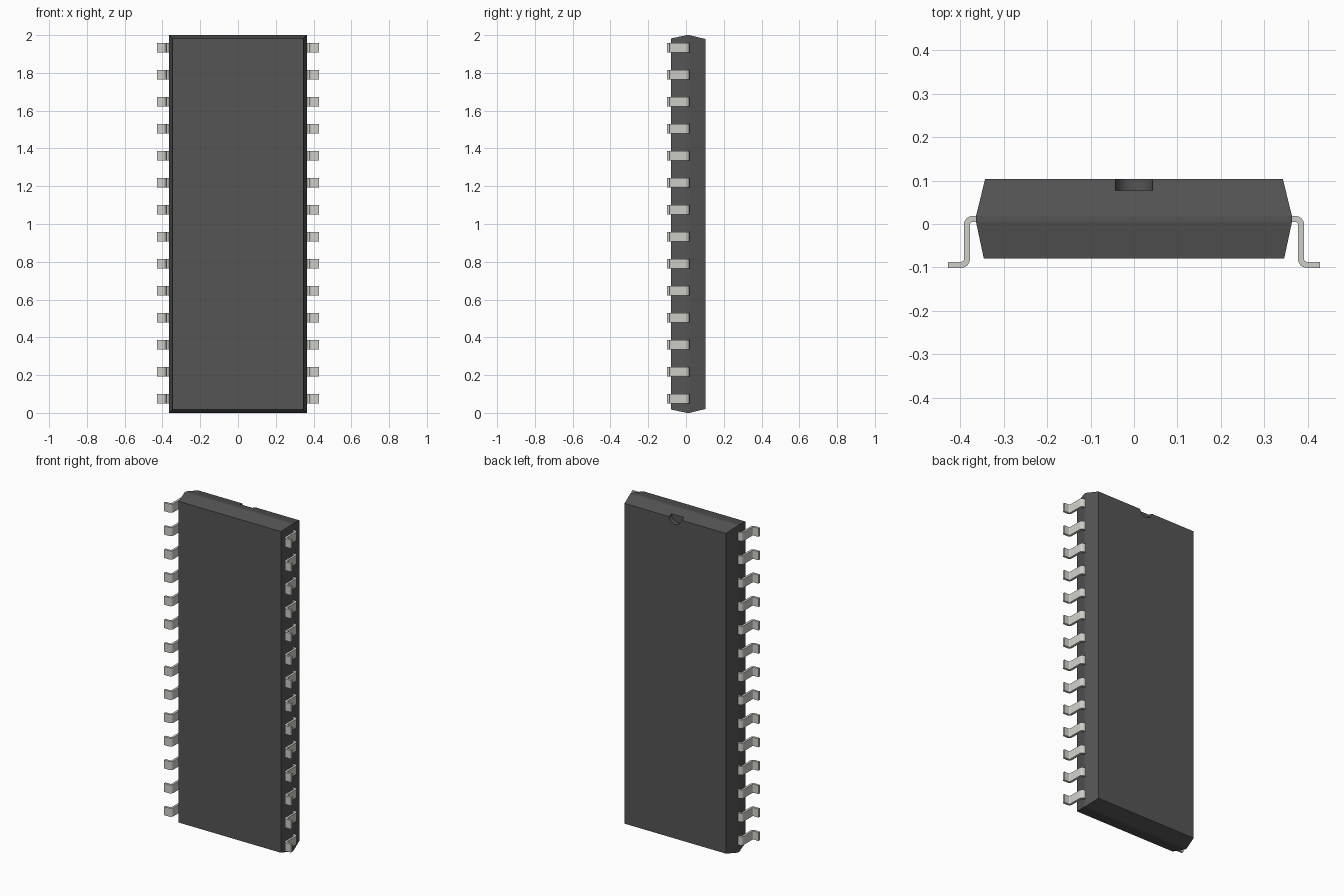
import bpy, bmesh, math

if "Cube" in bpy.data.objects:
    bpy.data.objects.remove(bpy.data.objects["Cube"])

def material(name, rgb):
    m = bpy.data.materials.new(name)
    m.diffuse_color = (*rgb, 1)
    m.use_nodes = True
    m.node_tree.nodes["Principled BSDF"].inputs["Base Color"].default_value = m.diffuse_color
    return m

def make_object(name, bm, mat):
    bmesh.ops.recalc_face_normals(bm, faces=bm.faces)
    me = bpy.data.meshes.new(name)
    bm.to_mesh(me)
    bm.free()
    ob = bpy.data.objects.new(name, me)
    bpy.context.collection.objects.link(ob)
    me.materials.append(mat)
    return ob

dark = material("dark_plastic", (0.09, 0.09, 0.09))
metal = material("lead_metal", (0.62, 0.62, 0.58))

# Body: rectangular rings (y, half width, half height) lofted front to back
rings = [(-0.08, 0.346, 0.982), (0.0045, 0.364, 1.0),
         (0.0185, 0.364, 1.0), (0.104, 0.343, 0.979)]
bm = bmesh.new()
loops = [[bm.verts.new((sx * w, y, 1 + sz * h))
          for sx, sz in ((-1, -1), (1, -1), (1, 1), (-1, 1))] for y, w, h in rings]
bm.faces.new(loops[0])
bm.faces.new(loops[-1])
for a, b in zip(loops, loops[1:]):
    for i in range(4):
        j = (i + 1) % 4
        bm.faces.new((a[i], a[j], b[j], b[i]))
body = make_object("body", bm, dark)

# Half-round orientation notch in the back face at the upper end
bpy.ops.mesh.primitive_cylinder_add(vertices=48, radius=0.043, depth=0.1,
                                    location=(0, 0.127, 1.985),
                                    rotation=(math.pi / 2, 0, 0))
cutter = bpy.context.object
cutter.name = "notch_cutter"
cutter.data.materials.append(dark)
cut = body.modifiers.new("notch", 'BOOLEAN')
cut.operation = 'DIFFERENCE'
cut.object = cutter
cut.solver = 'EXACT'
bpy.context.view_layer.objects.active = body
bpy.ops.object.modifier_apply(modifier=cut.name)
bpy.data.objects.remove(cutter, do_unlink=True)
bpy.ops.object.select_all(action='DESELECT')
body.select_set(True)
bpy.ops.object.shade_smooth_by_angle(angle=math.radians(12))

# Lead: gull-wing strip outline in the xy plane with rounded bends
def arc(cx, cy, r, a0, a1, n=6):
    return [(cx + r * math.cos(math.radians(a0 + (a1 - a0) * i / n)),
             cy + r * math.sin(math.radians(a0 + (a1 - a0) * i / n)))
            for i in range(n + 1)]

T, R = 0.014, 0.006            # strip thickness, inner bend radius
TOP, LEG, FOOT = 0.0185, 0.392, -0.101
c1 = (LEG - T - R, TOP - T - R)      # shoulder bend centre
c2 = (LEG + R, FOOT + T + R)         # ankle bend centre
outline = ([(0.35, TOP)] + arc(*c1, R + T, 90, 0) + arc(*c2, R, 180, 270)
           + [(0.429, FOOT + T), (0.429, FOOT)]
           + arc(*c2, R + T, 270, 180) + arc(*c1, R, 0, 90) + [(0.35, TOP - T)])

def lead(name, side, z, height=0.052):
    bm = bmesh.new()
    face = bm.faces.new([bm.verts.new((side * x, y, z - height / 2)) for x, y in outline])
    ext = bmesh.ops.extrude_face_region(bm, geom=[face], use_keep_orig=True)
    moved = [g for g in ext["geom"] if isinstance(g, bmesh.types.BMVert)]
    bmesh.ops.translate(bm, vec=(0, 0, height), verts=moved)
    ob = make_object(name, bm, metal)
    bpy.ops.object.select_all(action='DESELECT')
    ob.select_set(True)
    bpy.context.view_layer.objects.active = ob
    bpy.ops.object.shade_smooth_by_angle(angle=math.radians(30))

# Fourteen leads down each side
for i in range(14):
    z = 1.004 + (i - 6.5) * 0.143
    lead(f"lead_right_{i + 1}", 1, z)
    lead(f"lead_left_{i + 1}", -1, z)
